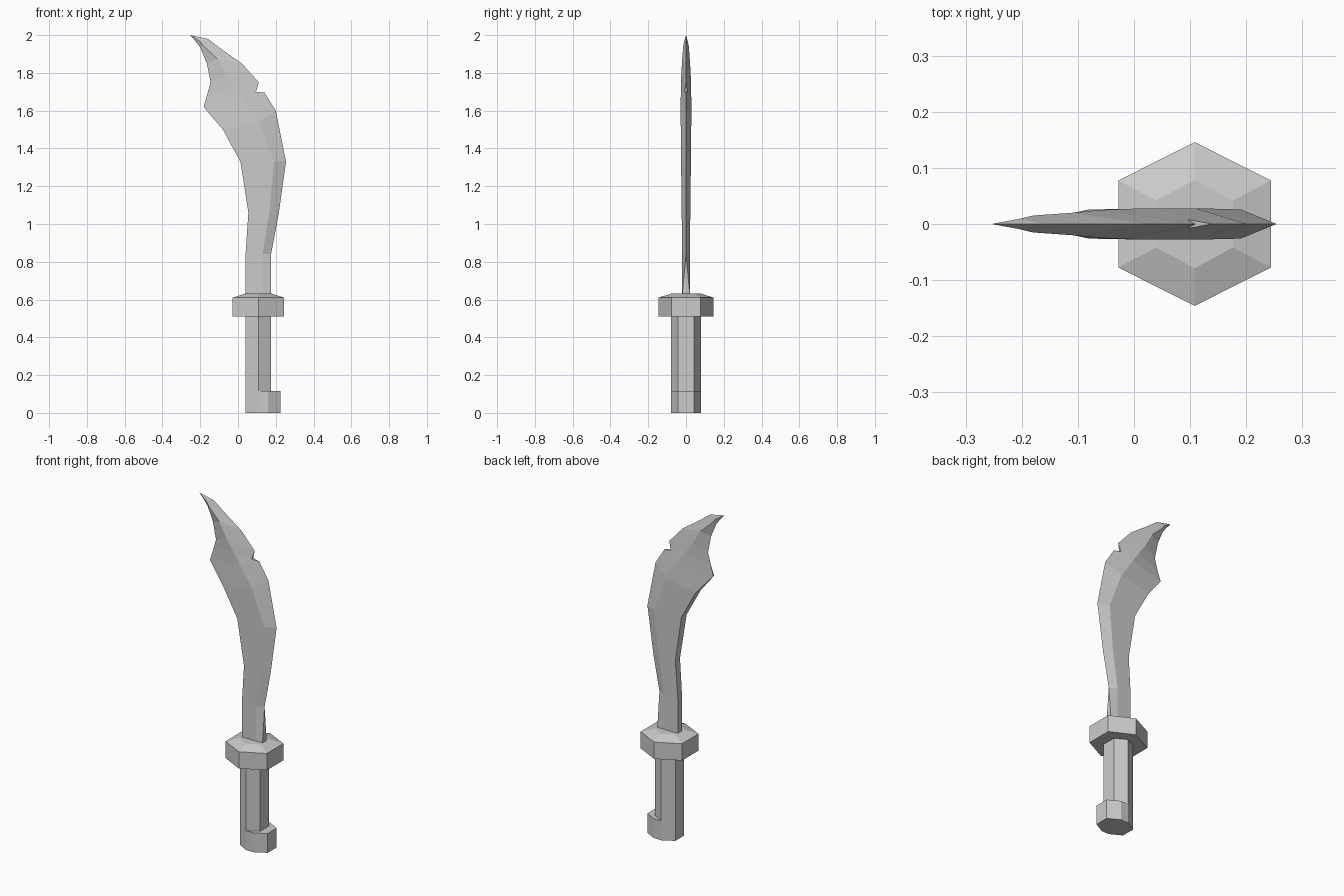
import bpy, bmesh

if "Cube" in bpy.data.objects:
    bpy.data.objects.remove(bpy.data.objects["Cube"])


def loft(name, rings):
    """Skin a stack of equal-length vertex rings and cap both ends."""
    bm = bmesh.new()
    rows = [[bm.verts.new(p) for p in ring] for ring in rings]
    n = len(rows[0])
    for a, b in zip(rows, rows[1:]):
        for i in range(n):
            j = (i + 1) % n
            bm.faces.new((a[i], a[j], b[j], b[i]))
    bm.faces.new(rows[0][::-1])
    bm.faces.new(rows[-1])
    bmesh.ops.remove_doubles(bm, verts=bm.verts, dist=0.0005)
    bmesh.ops.recalc_face_normals(bm, faces=bm.faces)
    mesh = bpy.data.meshes.new(name)
    bm.to_mesh(mesh)
    bm.free()
    obj = bpy.data.objects.new(name, mesh)
    bpy.context.collection.objects.link(obj)
    return obj


CX = 0.108  # centre line of the hilt


def hexagon(rx, ry, z, stretch=0.0):
    """Hexagon with corners on +-y; stretch widens it towards +x into an octagon."""
    h = ry * 0.53
    pts = [(CX - rx, -h), (CX, -ry)]
    if stretch:
        pts.append((CX + stretch, -ry))
    pts.append((CX + rx + stretch, -h))
    pts += [(x, -y) for x, y in reversed(pts)]
    return [(x, y, z) for x, y in pts]


# Hilt: pommel with forward step, grip, bevelled guard
loft("pommel", [hexagon(0.067, 0.079, z, 0.05) for z in (0, 0.115)])
loft("grip", [hexagon(0.067, 0.079, z) for z in (0.115, 0.51)])
loft("guard", [hexagon(0.136, 0.146, 0.51), hexagon(0.136, 0.146, 0.61),
               hexagon(0.068, 0.079, 0.632)])

# Blade stations: spine, ridge, cutting edge, each as (x, z, half thickness)
stations = [
    ((.04, .625, .02), (.13, .625, .02), (.175, .625, .02)),
    ((.04, .84, .02), (.13, .84, .02), (.175, .84, 0)),
    ((.055, 1.06, .022), (.165, 1.06, .023), (.215, 1.05, 0)),
    ((.013, 1.33, .025), (.19, 1.33, .026), (.254, 1.33, 0)),
    ((-.08, 1.50, .026), (.11, 1.54, .028), (.20, 1.60, 0)),
    ((-.182, 1.62, .004), (.03, 1.66, .028), (.14, 1.695, 0)),
    ((-.163, 1.685, 0), (-.01, 1.72, .027), (.095, 1.70, .008)),
    ((-.145, 1.75, 0), (-.06, 1.79, .025), (.11, 1.75, 0)),
    ((-.165, 1.85, 0), (-.11, 1.875, .02), (.02, 1.85, 0)),
    ((-.20, 1.935, 0), (-.18, 1.94, .015), (-.08, 1.92, 0)),
    ((-.225, 1.968, 0), (-.205, 1.97, .009), (-.16, 1.98, 0)),
    ((-.254, 2.0, 0),) * 3,
]


def blade_ring(st):
    front = [(x, -h, z) for x, z, h in st]
    back = [(x, h, z) for x, z, h in reversed(st)]
    return front + back


# The last ring collapses to the tip, so skin it without degenerate faces
blade = loft("blade", [blade_ring(s) for s in stations])
blade.data.validate()
